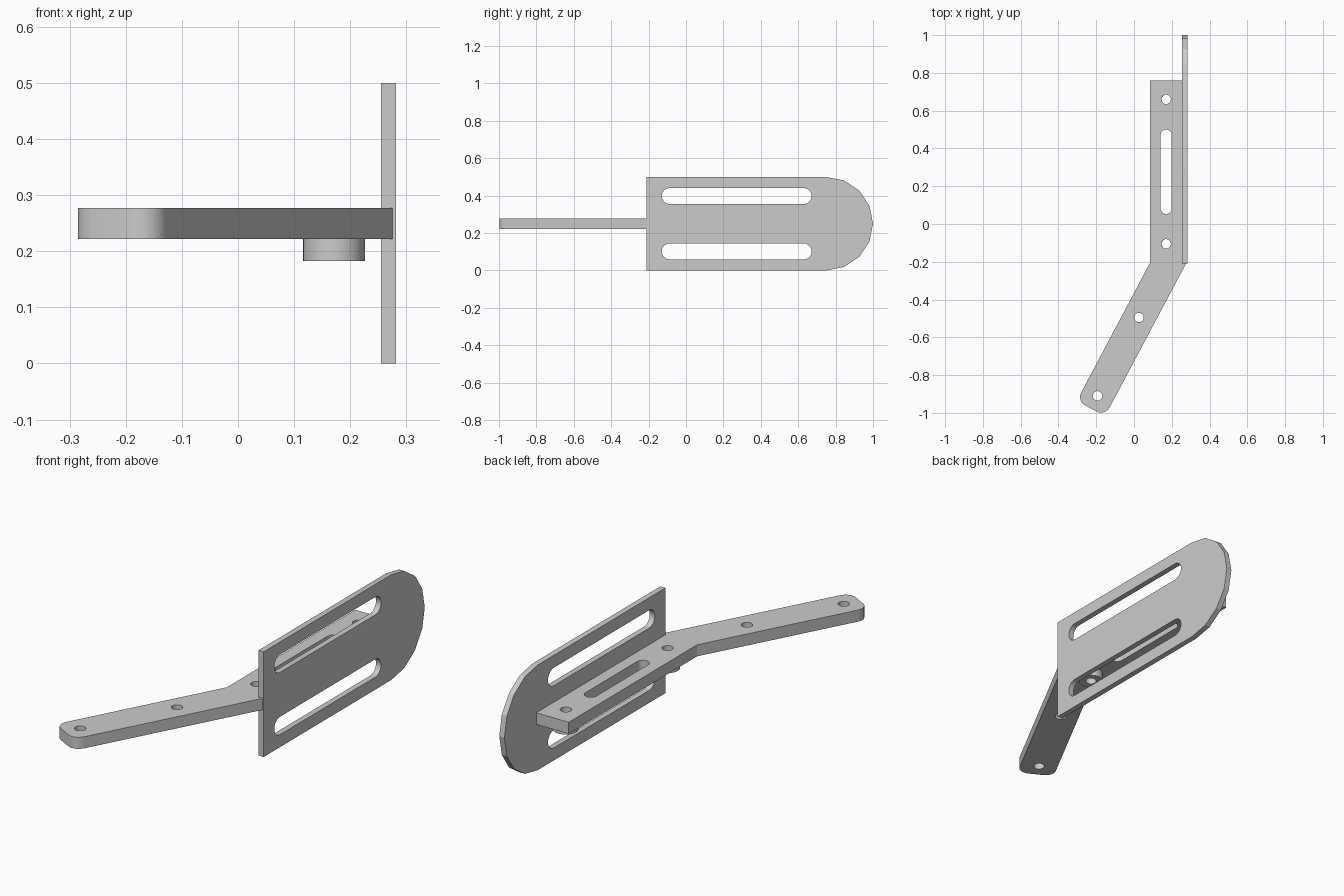
import bpy
from math import pi, cos, sin
from mathutils import Vector

if "Cube" in bpy.data.objects:
    bpy.data.objects.remove(bpy.data.objects["Cube"])


def arc(cx, cy, r, a0, a1, n):
    return [(cx + r * cos(a0 + (a1 - a0) * i / n), cy + r * sin(a0 + (a1 - a0) * i / n))
            for i in range(n + 1)]


def circle(cx, cy, r, n=32):
    return arc(cx, cy, r, 0, 2 * pi, n)[:-1]


def slot_x(x0, x1, y, r):
    return arc(x1 - r, y, r, -pi / 2, pi / 2, 12) + arc(x0 + r, y, r, pi / 2, 1.5 * pi, 12)


def plate(name, loops, thickness, location, rotation=(0, 0, 0)):
    """Extrude a filled outline; inner loops become holes."""
    cu = bpy.data.curves.new(name, 'CURVE')
    cu.dimensions = '2D'
    cu.fill_mode = 'BOTH'
    cu.extrude = thickness / 2
    for pts in loops:
        sp = cu.splines.new('POLY')
        sp.points.add(len(pts) - 1)
        for p, (x, y) in zip(sp.points, pts):
            p.co = (x, y, 0, 1)
        sp.use_cyclic_u = True
    ob = bpy.data.objects.new(name, cu)
    bpy.context.collection.objects.link(ob)
    ob.location = location
    ob.rotation_euler = rotation
    bpy.ops.object.select_all(action='DESELECT')
    ob.select_set(True)
    bpy.context.view_layer.objects.active = ob
    bpy.ops.object.convert(target='MESH')
    bpy.ops.object.shade_smooth_by_angle(angle=0.35)
    return ob


# Upright plate with rounded end and two long slots (local x = world y, local y = world z)
outline = [(-0.21, 0.0)] + arc(0.75, 0.25, 0.25, -pi / 2, pi / 2, 8) + [(-0.21, 0.5)]
slots = [slot_x(-0.13, 0.672, z, 0.0425) for z in (0.102, 0.398)]
plate("side_plate", [outline] + slots, 0.027, (0.2685, 0, 0), (pi / 2, 0, pi / 2))

# Bent arm with rounded tip
d = Vector((-0.468, -0.884))
side = Vector((0.884, -0.468))
tip_hole = Vector((-0.193, -0.91))
ang = math_a = side.angle_signed(Vector((1, 0)))
right = tip_hole + d * 0.025 + side * 0.035
left = tip_hole + d * 0.025 - side * 0.035
bar = [(0.085, 0.76), (0.085, -0.205)]
bar += arc(*left, 0.05, ang + pi, ang + 1.5 * pi, 8)
bar += arc(*right, 0.05, ang - pi / 2, ang, 8)
bar += [(0.278, -0.205), (0.258, -0.18), (0.258, 0.76)]
holes = [circle(x, y, 0.025) for x, y in
         ((0.17, 0.66), (0.17, -0.105), (0.026, -0.495), tip_hole)]
bar_slot = [(0.17 - y, x) for x, y in slot_x(0.053, 0.5, 0, 0.029)]
plate("bent_arm", [bar, bar_slot] + holes, 0.055, (0, 0, 0.2495))

# Round spacers below the arm
for i, y in enumerate((0.66, -0.105)):
    plate(f"spacer_{i + 1}", [circle(0.171, y, 0.055), circle(0.171, y, 0.025)],
          0.039, (0, 0, 0.2025))
